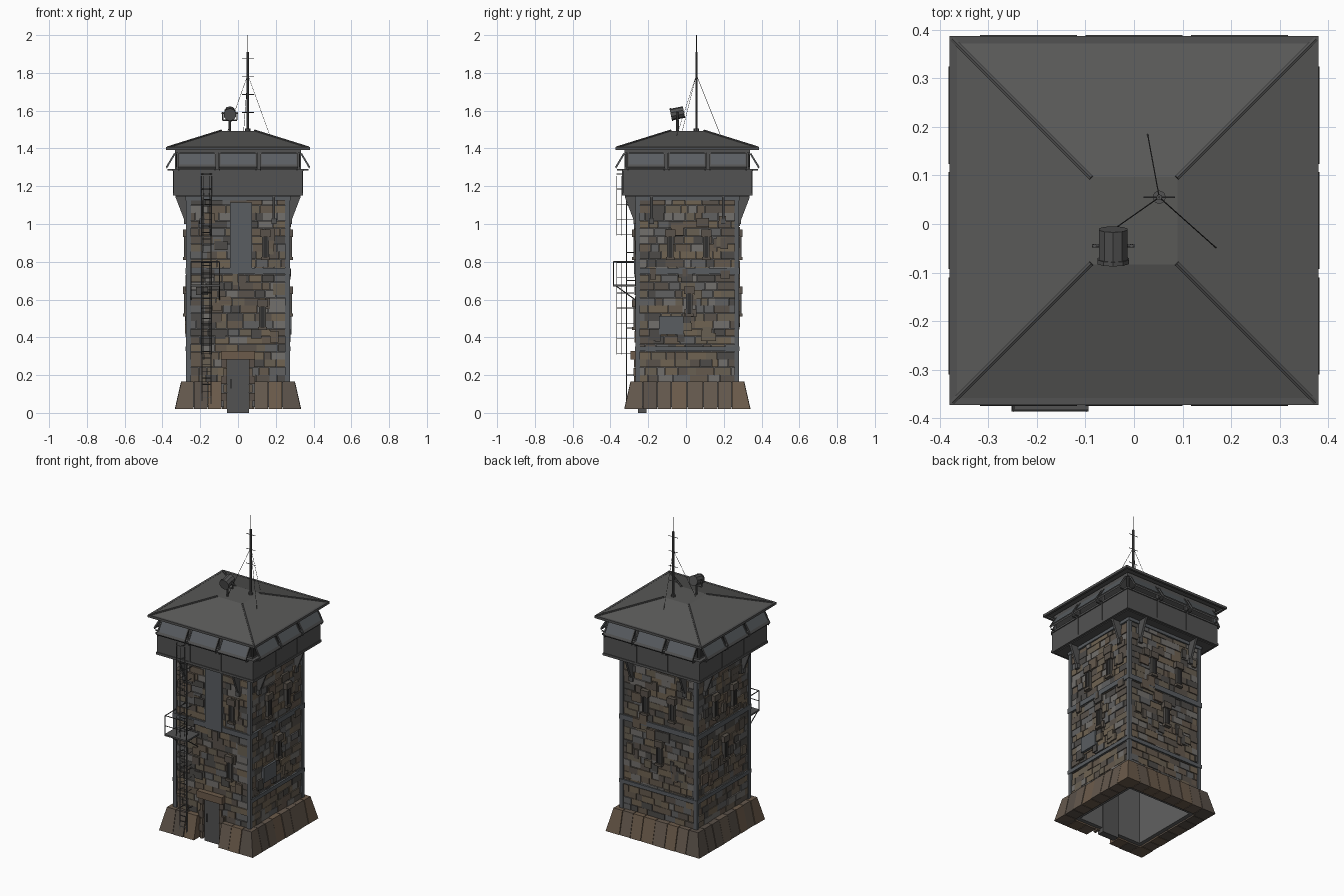
import bpy, bmesh, math, random
from mathutils import Vector, Matrix

if "Cube" in bpy.data.objects:
    bpy.data.objects.remove(bpy.data.objects["Cube"])

random.seed(7)
CY = 0.007          # tower axis in y


def mat(name, r, g, b):
    m = bpy.data.materials.new(name)
    m.diffuse_color = (r, g, b, 1)
    m.use_nodes = True
    m.node_tree.nodes["Principled BSDF"].inputs["Base Color"].default_value = m.diffuse_color
    return m


METAL = mat("dark_metal", .085, .085, .085)
ROOF = mat("roof_metal", .10, .10, .097)
STEEL = mat("steel_panel", .10, .11, .12)
BLACK = mat("shadow", .03, .03, .03)
PLINTH = [mat("plinth_a", .13, .10, .075), mat("plinth_b", .10, .08, .065), mat("plinth_c", .15, .105, .07)]
STONE = [mat("stone_%d" % i, *c) for i, c in enumerate([
    (.14, .115, .085), (.10, .085, .07), (.12, .12, .12), (.16, .125, .085),
    (.075, .07, .065), (.13, .10, .075), (.17, .16, .15)])]


def finish(name, bm, mats):
    bmesh.ops.recalc_face_normals(bm, faces=bm.faces[:])
    me = bpy.data.meshes.new(name)
    bm.to_mesh(me)
    bm.free()
    for m in mats:
        me.materials.append(m)
    ob = bpy.data.objects.new(name, me)
    bpy.context.collection.objects.link(ob)
    return ob


def prism(bm, side, u0, u1, prof, mi=0):
    """Extrude an (out, z) profile along a tower side (0 front, 1 right, 2 back, 3 left).
    An end of None is mitred at the corner."""
    rot = Matrix.Rotation(side * math.pi / 2, 3, 'Z')
    ends = []
    for u, s in ((u0, -1), (u1, 1)):
        ends.append([bm.verts.new(rot @ Vector((s * o if u is None else u, -o, z)) + Vector((0, CY, 0)))
                     for o, z in prof])
    a, b = ends
    n = len(prof)
    faces = [bm.faces.new(a), bm.faces.new(b[::-1])]
    faces += [bm.faces.new((a[i], b[i], b[(i + 1) % n], a[(i + 1) % n])) for i in range(n)]
    for f in faces:
        f.material_index = mi


def slab(bm, side, u0, u1, z0, z1, o0, o1, mi=0):
    prism(bm, side, u0, u1, [(o0, z0), (o1, z0), (o1, z1), (o0, z1)], mi)


def bar(bm, p, q, r, n=6, r2=None):
    p, q = Vector(p), Vector(q)
    d = q - p
    m = Matrix.Translation((p + q) / 2) @ d.to_track_quat('Z', 'Y').to_matrix().to_4x4()
    bmesh.ops.create_cone(bm, cap_ends=True, segments=n, radius1=r, radius2=r if r2 is None else r2,
                          depth=d.length, matrix=m)


# inner wall shell, open at the bottom
bm = bmesh.new()
for s in range(4):
    slab(bm, s, None, None, .03, 1.15, .225, .25)
finish("inner_wall", bm, [STONE[2]])

# stone courses with uneven faces, door opening left free
bm = bmesh.new()
ROWS, Z0, Z1 = 24, .16, 1.14
h = (Z1 - Z0) / ROWS
for s in range(4):
    for r in range(ROWS):
        z, u = Z0 + r * h, -.262
        while u < .262:
            w = random.uniform(.035, .10)
            e = u + w if u + w < .235 else .262
            parts = [(u, e)]
            if s == 0 and z < .28:
                parts = [(u, min(e, -.058)), (max(u, .058), e)]
            o, mi = random.uniform(.264, .272), random.randrange(len(STONE))
            for a, b in parts:
                if b - a > .004:
                    slab(bm, s, a + .001, b - .001, z + .001, z + h - .001, .245, o, mi)
            u = e
    # taller stones standing proud of the courses
    for i in range(22):
        u, z, w = random.uniform(-.22, .22), random.uniform(.36, 1.04), random.uniform(.012, .035)
        slab(bm, s, u - w, u + w, z, z + random.uniform(.04, .065), .25, random.uniform(.273, .28),
             random.choice((0, 1, 4, 5)))
finish("wall_stones", bm, STONE)

# battered plinth slabs, gap at the door
bm = bmesh.new()
cuts = [-.235, -.16, -.085, .0, .085, .16, .235]
prof = [(.25, .02), (.333, .02), (.30, .165), (.25, .165)]
for s in range(4):
    edges = [None] + cuts + [None]
    for i in range(8):
        if s == 0 and i in (3, 4):
            continue
        d = random.uniform(-.003, .002)
        a, b = edges[i], edges[i + 1]
        prism(bm, s, a if a is None else a + .0015, b if b is None else b - .0015,
              [(o + (d if o > .26 and None not in (a, b) else 0), z) for o, z in prof], random.randrange(3))
finish("plinth", bm, PLINTH)

# corner angle irons and horizontal tie bands
bm = bmesh.new()
for s in range(4):
    slab(bm, s, -.274, -.25, .16, 1.15, .25, .274)
    slab(bm, s, .25, .2735, .16, 1.15, .25, .2735)
    for z, t in ((.34, .012), (.752, .016), (1.137, .012)):
        if s == 0 and z < .4:
            continue
        slab(bm, s, None, None, z - t, z + t, .25, .277)
finish("corner_irons_and_bands", bm, [STEEL])

# door, jamb stones, lintel
bm = bmesh.new()
slab(bm, 0, -.058, .058, 0, .285, .217, .262)
for x in (-.03, .03):
    slab(bm, 0, x - .022, x + .022, .03, .265, .26, .266)
slab(bm, 0, -.04, -.034, .13, .18, .26, .275)
finish("door", bm, [METAL])
bm = bmesh.new()
for sx in (-1, 1):
    for i in range(6):
        w = .088 if i % 2 else .076
        a, b = sorted((sx * .058, sx * w))
        slab(bm, 0, a, b, .02 + i * .044, .062 + i * .044, .245, .285 - .004 * (i % 2), i % 2)
slab(bm, 0, -.09, .09, .283, .328, .245, .30, 2)
finish("door_surround", bm, PLINTH)

# sheet panels on the front and right walls
bm = bmesh.new()
slab(bm, 0, -.042, .074, .735, 1.115, .25, .282)
slab(bm, 1, -.15, -.02, .415, .512, .25, .284)
finish("sheet_panels", bm, [STEEL])

# firing slits with hood and sill
bm = bmesh.new()
side_slits = [(-.09, .9), (.10, .9), (.01, .60)]
for s, slits in enumerate([[(.145, .9), (.13, .53)], side_slits, side_slits, side_slits]):
    for u, z in slits:
        slab(bm, s, u - .028, u + .028, z + .03, z + .07, .25, .292, 1)
        slab(bm, s, u - .010, u + .010, z - .075, z + .03, .25, .281, 0)
        for d in (-.014, .014):
            slab(bm, s, u + d - .004, u + d + .004, z - .075, z + .03, .25, .286, 2)
        slab(bm, s, u - .023, u + .023, z - .09, z - .074, .25, .292, 1)
finish("firing_slits", bm, [BLACK, STONE[1], STONE[4]])

# gusset brackets under the cabin
bm = bmesh.new()
for s in range(4):
    for u in (-.19, .19):
        prism(bm, s, u - .007, u + .007, [(.26, 1.01), (.28, 1.01), (.33, 1.14), (.33, 1.155), (.26, 1.155)])
        slab(bm, s, u - .013, u + .013, 1.0, 1.03, .26, .285)
finish("cabin_brackets", bm, [METAL])

# cabin: floor, parapet, window band, frames
bm = bmesh.new()
slab(bm, 0, -.33, .33, 1.145, 1.16, -.33, .33)
for s in range(4):
    slab(bm, s, None, None, 1.152, 1.288, .32, .341)
    slab(bm, s, None, None, 1.15, 1.165, .32, .345)
    slab(bm, s, None, None, 1.28, 1.292, .30, .347)
    slab(bm, s, None, None, 1.288, 1.40, .30, .325)
    for u in (-.11, .11):
        slab(bm, s, u - .008, u + .008, 1.29, 1.395, .32, .333)
        slab(bm, s, u - .006, u + .006, 1.165, 1.28, .33, .345)
    slab(bm, s, None, None, 1.375, 1.397, .32, .333)
finish("cabin", bm, [METAL])

# open shutters with rims, props and window glass
bm = bmesh.new()
for s in range(4):
    for c in (-.217, 0, .217):
        a, b = c - .1, c + .1
        slab(bm, s, a, b, 1.302, 1.37, .32, .328, 1)
        prism(bm, s, a, b, [(.331, 1.372), (.335, 1.374), (.378, 1.302), (.374, 1.298)])
        prism(bm, s, a, b, [(.369, 1.305), (.374, 1.316), (.382, 1.302), (.377, 1.293)], 2)
        for e in (a, b - .008):
            prism(bm, s, e, e + .008, [(.331, 1.370), (.338, 1.376), (.382, 1.303), (.375, 1.296)], 2)
            slab(bm, s, e, e + .006, 1.284, 1.290, .33, .373, 2)
finish("shutters", bm, [STEEL, BLACK, METAL])

# hipped roof with flat crown
bm = bmesh.new()
q = math.sqrt(2)
bmesh.ops.create_cone(bm, cap_ends=True, segments=4, radius1=.378 * q, radius2=.09 * q, depth=.09,
                      matrix=Matrix.Translation((0, CY, 1.448)) @ Matrix.Rotation(math.pi / 4, 4, 'Z'))
finish("roof", bm, [ROOF])
bm = bmesh.new()
for s in range(4):
    slab(bm, s, None, None, 1.393, 1.408, .365, .38)
for sx in (-1, 1):
    for sy in (-1, 1):
        bar(bm, (sx * .374, sy * .374 + CY, 1.405), (sx * .088, sy * .088 + CY, 1.494), .006, 6)
finish("roof_trim", bm, [METAL])

# antenna mast, crossbars, guy wires
bm = bmesh.new()
mx, my = .052, .055
bar(bm, (mx, my, 1.48), (mx, my, 1.91), .006, 8)
bar(bm, (mx, my, 1.90), (mx, my, 2.0), .002, 6)
bar(bm, (mx, my, 1.485), (mx, my, 1.505), .014, 8)
for z in (1.59, 1.685, 1.78, 1.875):
    bar(bm, (mx - .032, my, z), (mx + .032, my, z), .002)
for x, y, z in ((.028, .185, 1.465), (.17, -.05, 1.465), (-.055, -.02, 1.49)):
    bar(bm, (mx, my, 1.79), (x, y, z), .0012, 4)
finish("antenna_mast", bm, [METAL])

# searchlight on a post with yoke
bm = bmesh.new()
c = Vector((-.043, -.045, 1.586))
d = Vector((0, -.034, -.007))
bar(bm, c - d, c + d * .9, .031, 10)
bar(bm, c + d * .8, c + d * 1.05, .034, 10)
bar(bm, (c.x, c.y, 1.48), (c.x, c.y, 1.552), .007, 8)
bar(bm, c - Vector((.044, 0, 0)), c + Vector((.044, 0, 0)), .004)
bar(bm, (c.x - .038, c.y, 1.55), (c.x + .038, c.y, 1.55), .004)
for s in (-.038, .038):
    bar(bm, (c.x + s, c.y, 1.55), (c.x + s, c.y, 1.592), .004)
finish("searchlight", bm, [METAL])

# ladder with wall ties
bm = bmesh.new()
LX, LY = -.167, -.315
for s in (-.024, .024):
    bar(bm, (LX + s, LY, .02), (LX + s, LY, 1.16), .0035)
    for z in (.2, .45, .70, .85, 1.1):
        bar(bm, (LX + s, LY, z), (LX + s, -.255, z), .003)
for i in range(32):
    z = .045 + i * .035
    bar(bm, (LX - .024, LY, z), (LX + .024, LY, z), .0022)
finish("ladder", bm, [METAL])

# safety cage hoops and uprights
bm = bmesh.new()
pts = [(-.028, -.275), (-.028, -.342), (-.014, -.367), (.014, -.367), (.028, -.342), (.028, -.275)]
for z0, z1, n in ((.31, .80, 7), (.94, 1.255, 5)):
    for x, y in pts[1:5]:
        bar(bm, (LX + x, y, z0), (LX + x, y, z1), .0016, 4)
    for i in range(n):
        z = z0 + .005 + i * .08
        for a, b in zip(pts, pts[1:]):
            bar(bm, (LX + a[0], a[1], z), (LX + b[0], b[1], z), .0018, 4)
finish("ladder_cage", bm, [METAL])

# landing platform with railing
bm = bmesh.new()
x0, x1, y0 = -.252, -.094, -.384
slab(bm, 0, x0, x1, .67, .68, .26, .386 + CY)
for x in (x0 + .003, x1 - .003):
    bar(bm, (x, y0, .675), (x, y0, .80), .003)
    bar(bm, (x, -.27, .60), (x, -.37, .672), .003)
bar(bm, (x0 + .003, y0, .735), (x1 - .003, y0, .735), .0025)
bar(bm, (x0 + .003, y0, .80), (x1 - .003, y0, .80), .003)
bar(bm, (x0 + .003, y0, .80), (x0 + .003, -.265, .80), .003)
finish("landing_platform", bm, [METAL])
